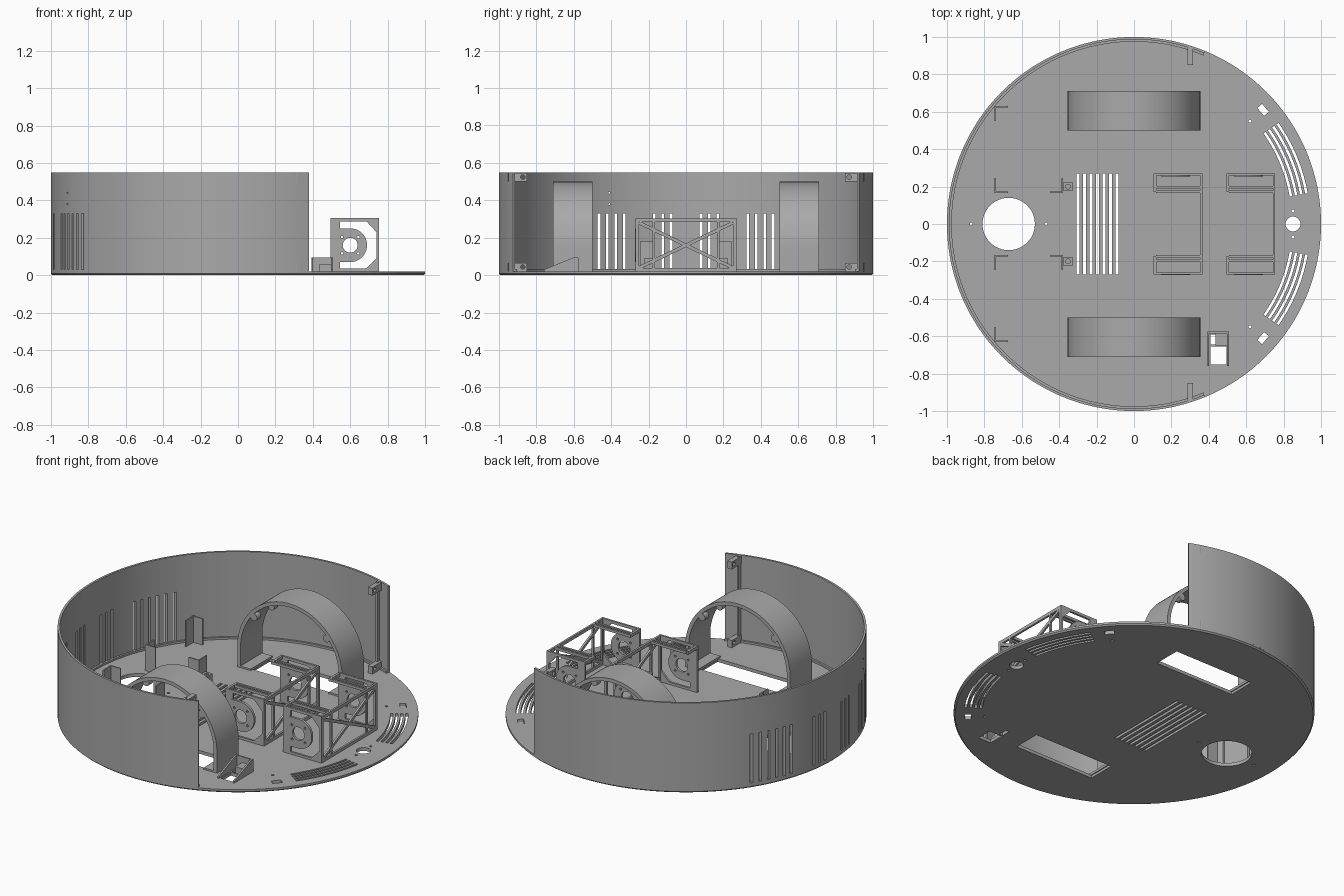
import bpy, bmesh, math
from math import cos, sin, pi, radians

if "Cube" in bpy.data.objects:
    bpy.data.objects.remove(bpy.data.objects["Cube"], do_unlink=True)

grey = bpy.data.materials.new("plain grey")
grey.use_nodes = True
grey.diffuse_color = (0.4, 0.4, 0.4, 1)
grey.node_tree.nodes["Principled BSDF"].inputs["Base Color"].default_value = (0.4, 0.4, 0.4, 1)


def prism(bm, pts, lo, hi, axis="z"):
    """Extrude a 2D outline between lo and hi along an axis."""
    place = {"x": lambda u, v, t: (t, u, v),
             "y": lambda u, v, t: (u, t, v),
             "z": lambda u, v, t: (u, v, t)}[axis]
    a = [bm.verts.new(place(u, v, lo)) for u, v in pts]
    b = [bm.verts.new(place(u, v, hi)) for u, v in pts]
    n = len(pts)
    faces = [bm.faces.new(a), bm.faces.new(b)]
    faces += [bm.faces.new((a[i], a[(i + 1) % n], b[(i + 1) % n], b[i])) for i in range(n)]
    bmesh.ops.recalc_face_normals(bm, faces=faces)


def box(bm, x, y, z):
    prism(bm, [(x[0], y[0]), (x[1], y[0]), (x[1], y[1]), (x[0], y[1])], z[0], z[1])


def arc(cx, cy, r, a, b, n):
    return [(cx + r * cos(a + (b - a) * i / n), cy + r * sin(a + (b - a) * i / n))
            for i in range(n + 1)]


def disc(cx, cy, r, n=24):
    return arc(cx, cy, r, 0, 2 * pi, n)[:-1]


def band(r0, r1, a, b, n):
    return arc(0, 0, r1, a, b, n) + arc(0, 0, r0, b, a, n)


def bar(bm, p, q, w, lo, hi):
    """Straight strut in the y-z plane, thick along x."""
    dy, dz = q[0] - p[0], q[1] - p[1]
    k = w / 2 / math.hypot(dy, dz)
    ny, nz = -dz * k, dy * k
    prism(bm, [(p[0] + ny, p[1] + nz), (q[0] + ny, q[1] + nz),
               (q[0] - ny, q[1] - nz), (p[0] - ny, p[1] - nz)], lo, hi, "x")


def make(name, bm, cutter=None):
    """Turn a bmesh into a shaded object, subtracting a cutter bmesh if given."""
    me = bpy.data.meshes.new(name)
    bm.to_mesh(me)
    bm.free()
    ob = bpy.data.objects.new(name, me)
    bpy.context.collection.objects.link(ob)
    if cutter:
        cme = bpy.data.meshes.new("cutter")
        cutter.to_mesh(cme)
        cutter.free()
        cut = bpy.data.objects.new("cutter", cme)
        bpy.context.collection.objects.link(cut)
        mod = ob.modifiers.new("cut", "BOOLEAN")
        mod.operation, mod.solver, mod.object = "DIFFERENCE", "EXACT", cut
        bpy.context.view_layer.update()
        ob.data = bpy.data.meshes.new_from_object(
            ob.evaluated_get(bpy.context.evaluated_depsgraph_get()))
        ob.modifiers.clear()
        bpy.data.objects.remove(cut, do_unlink=True)
    ob.data.materials.clear()
    ob.data.materials.append(grey)
    bpy.ops.object.select_all(action="DESELECT")
    ob.select_set(True)
    bpy.context.view_layer.objects.active = ob
    bpy.ops.object.shade_smooth_by_angle(angle=radians(30))
    return ob


FLOOR = 0.02
THROUGH = (-0.1, 0.1)

# Floor plate with a chamfered lower edge
bm = bmesh.new()
prism(bm, disc(0, 0, 1, 128), 0, FLOOR)
rim = [e for e in bm.edges if all(v.co.z < 0.001 for v in e.verts)]
bmesh.ops.bevel(bm, geom=rim, offset=0.008, segments=1, affect="EDGES")

# Floor openings
cut = bmesh.new()
prism(cut, disc(-0.67, 0, 0.14, 48), *THROUGH)
prism(cut, disc(0.85, 0, 0.04), *THROUGH)
for x in (-0.87, -0.47):
    prism(cut, disc(x, 0, 0.008, 10), *THROUGH)
for i in range(7):
    x = -0.3 + i * 0.035
    box(cut, (x - 0.008, x + 0.008), (-0.27, 0.27), THROUGH)
for s in (-1, 1):
    box(cut, (-0.27, 0.27), sorted((s * 0.52, s * 0.69)), THROUGH)
    for i in range(4):
        r = 0.845 + i * 0.028
        prism(cut, band(r, r + 0.014, s * radians(10), s * radians(35), 16), *THROUGH)
    for x, y in ((0.62, 0.55), (0.85, 0.07)):
        prism(cut, disc(x, s * y, 0.008, 10), *THROUGH)
    a = s * radians(-50)
    corners = [(-.028, -.017), (.028, -.017), (.028, .017), (-.028, .017)]
    prism(cut, [(0.69 + u * cos(a) - v * sin(a), s * 0.61 + u * sin(a) + v * cos(a))
                for u, v in corners], *THROUGH)
box(cut, (0.41, 0.495), (-0.75, -0.655), THROUGH)
box(cut, (0.41, 0.435), (-0.645, -0.59), THROUGH)
make("floor_plate", bm, cut)

# Outer wall, open toward +x, with rear vent slots
end = math.acos(0.38)
bm = bmesh.new()
prism(bm, band(0.987, 1, end, 2 * pi - end, 110), FLOOR - 0.005, 0.55)
cut = bmesh.new()
for s in (-1, 1):
    for y in [0.08, 0.125, 0.17] + [0.33 + 0.045 * i for i in range(6)]:
        box(cut, (-1.1, -0.7), (s * y - 0.007, s * y + 0.007), (0.03, 0.33))
for z in (0.38, 0.44):
    prism(cut, disc(-0.41, z, 0.005, 8), -1.1, -0.7, "x")
make("outer_wall", bm, cut)

# Fillet where the wall meets the floor
bm = bmesh.new()
prism(bm, band(0.975, 0.99, end, 2 * pi - end, 110), FLOOR - 0.005, FLOOR + 0.012)
make("wall_foot", bm)

for s, side in ((1, "left"), (-1, "right")):
    # Wheel arches with screw bosses
    lo, hi = sorted((s * 0.5, s * 0.71))
    bm = bmesh.new()
    outer = arc(0, 0.145, 0.355, 0, pi, 48)
    inner = arc(0, 0.145, 0.333, pi, 0, 48)
    prism(bm, [(0.355, 0.015)] + outer + [(-0.355, 0.015), (-0.333, 0.015)]
          + inner + [(0.333, 0.015)], lo, hi, "y")
    for deg in (40, 140):
        a = radians(deg)
        prism(bm, disc(0.32 * cos(a), 0.145 + 0.32 * sin(a), 0.022, 16), lo + 0.002, lo + 0.04, "y")
        prism(bm, disc(0.32 * cos(a), 0.145 + 0.32 * sin(a), 0.022, 16), hi - 0.04, hi - 0.002, "y")
    for x in (-0.3, 0.3):
        box(bm, (x - 0.036, x + 0.036), (lo, hi), (0.015, 0.03))
    make(side + "_wheel_arch", bm)

    # Wall end clips and rib
    bm = bmesh.new()
    cut = bmesh.new()
    ys = sorted((s * 0.85, s * 0.95))
    for z in (0.02, 0.5):
        box(bm, (0.285, 0.315), ys, (z, z + 0.045))
        prism(cut, disc(s * 0.872, z + 0.024, 0.012, 12), 0.2, 0.4, "x")
    make(side + "_wall_clips", bm, cut)
    bm = bmesh.new()
    box(bm, (0.288, 0.3), sorted((s * 0.92, s * 0.953)), (FLOOR, 0.55))
    make(side + "_wall_rib", bm)

    # Battery corner angles and nut block
    bm = bmesh.new()
    for x, y, dx, dy in ((-0.745, 0.63, 1, -1), (-0.745, 0.165, 1, 1), (-0.38, 0.165, -1, 1)):
        for ex, ey in ((0.07, 0.008), (0.008, 0.08)):
            box(bm, sorted((x, x + dx * ex)), sorted((s * y, s * (y + dy * ey))), (0.015, 0.18))
    make(side + "_corner_angles", bm)
    bm = bmesh.new()
    cut = bmesh.new()
    box(bm, (-0.378, -0.33), sorted((s * 0.177, s * 0.225)), (0.015, 0.09))
    prism(cut, disc(-0.353, s * 0.2, 0.014, 6), 0.06, 0.2)
    make(side + "_nut_block", bm, cut)

# Two motor cages: end plates, round mounts, caps and cross-braced side
for x0, label in ((0.105, "rear"), (0.495, "front")):
    x1 = x0 + 0.26
    cx, cz = x0 + 0.105, 0.16
    for s, side in ((1, "left"), (-1, "right")):
        ys = sorted((s * 0.258, s * 0.27))
        bm = bmesh.new()
        box(bm, (x0, x1), ys, (0.015, 0.305))
        cut = bmesh.new()
        prism(cut, [(x0 + 0.05, 0.035), (x0 + 0.19, 0.035), (x1 - 0.015, 0.09),
                    (x1 - 0.015, 0.23), (x0 + 0.19, 0.29), (x0 + 0.05, 0.29)], -1, 1, "y")
        make(f"{label}_{side}_end_plate", bm, cut)
        bm = bmesh.new()
        prism(bm, [(x0 + 0.04, cz - 0.09)] + arc(cx, cz, 0.09, -pi / 2, pi / 2, 24)
              + [(x0 + 0.04, cz + 0.09)], ys[0] - 0.003, ys[1], "y")
        cut = bmesh.new()
        prism(cut, disc(cx, cz, 0.04), -1, 1, "y")
        for k in range(4):
            a = pi / 4 + k * pi / 2
            prism(cut, disc(cx + 0.062 * cos(a), cz + 0.062 * sin(a), 0.007, 8), -1, 1, "y")
        make(f"{label}_{side}_motor_mount", bm, cut)
        # Cap rails over each end
        bm = bmesh.new()
        for y in (0.264, 0.197, 0.172):
            box(bm, (x0 + 0.012, x1 - 0.012), (s * y - 0.006, s * y + 0.006), (0.288, 0.304))
        box(bm, (x0, x0 + 0.014), sorted((s * 0.17, s * 0.27)), (0.285, 0.304))
        make(f"{label}_{side}_cap_rails", bm)

    bm = bmesh.new()
    xs = (x1 - 0.012, x1)
    for z in (0.028, 0.294):
        bar(bm, (-0.27, z), (0.27, z), 0.02, *xs)
    for s in (-1, 1):
        bar(bm, (s * 0.26, 0.02), (s * 0.26, 0.3), 0.018, *xs)
        bar(bm, (s * 0.172, 0.02), (s * 0.172, 0.3), 0.012, *xs)
        bar(bm, (-0.25, 0.16 - s * 0.12), (0.25, 0.16 + s * 0.12), 0.018, *xs)
    make(label + "_cross_brace", bm)

# Sloped switch holder beside the right arch
bm = bmesh.new()
slope = [(-0.76, 0.015), (-0.575, 0.015), (-0.575, 0.095), (-0.6, 0.095), (-0.76, 0.03)]
for x in (0.392, 0.497):
    prism(bm, slope, x, x + 0.01, "x")
box(bm, (0.392, 0.507), (-0.585, -0.575), (0.015, 0.095))
box(bm, (0.437, 0.507), (-0.65, -0.58), (0.015, 0.06))
make("switch_holder", bm)
